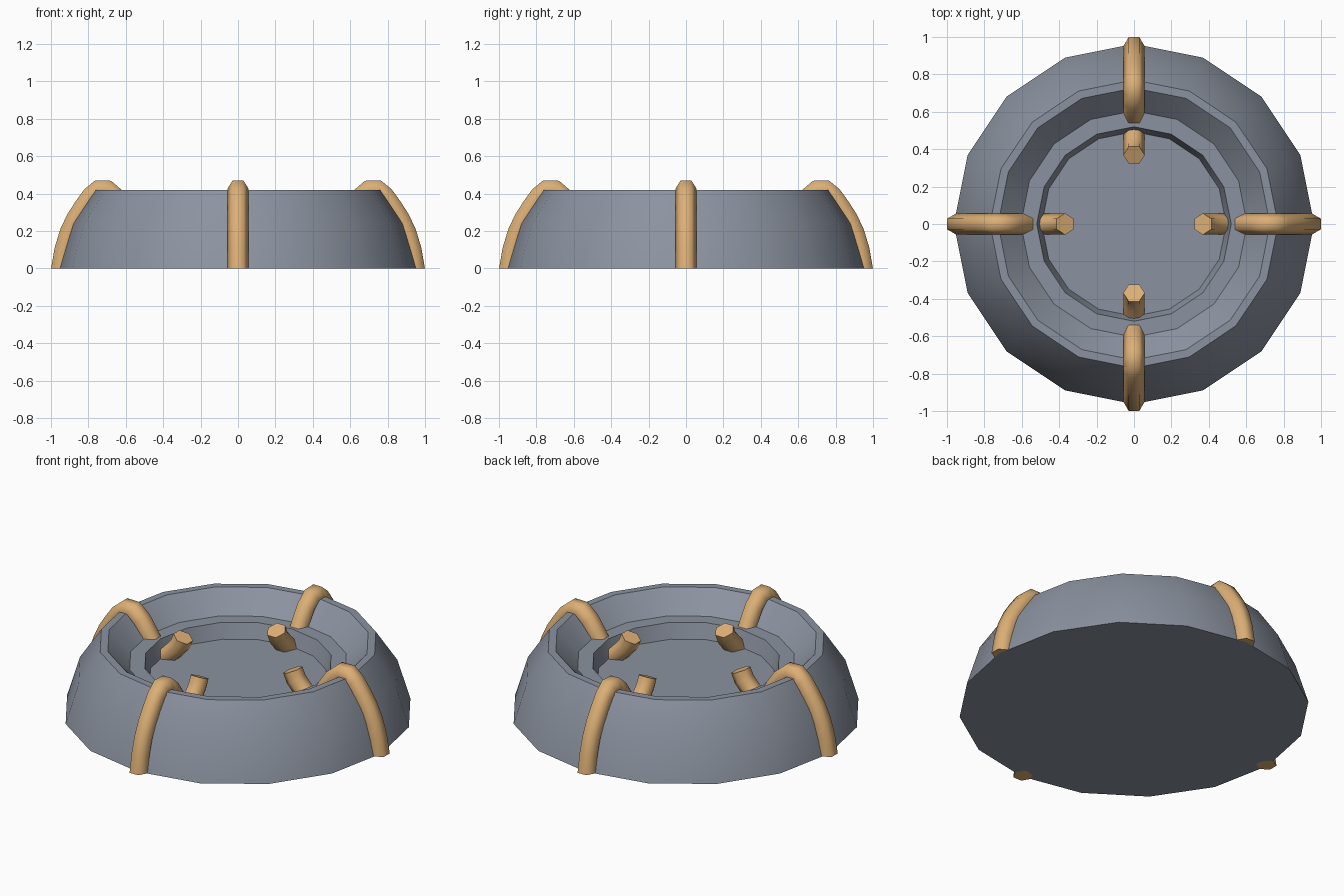
import bpy, bmesh
from math import pi, cos, sin
from mathutils import Vector

if "Cube" in bpy.data.objects:
    bpy.data.objects.remove(bpy.data.objects["Cube"])


def finish(name, bm, angle, color):
    bmesh.ops.recalc_face_normals(bm, faces=bm.faces)
    mesh = bpy.data.meshes.new(name)
    bm.to_mesh(mesh)
    bm.free()
    ob = bpy.data.objects.new(name, mesh)
    bpy.context.collection.objects.link(ob)
    bpy.ops.object.select_all(action='DESELECT')
    ob.select_set(True)
    bpy.context.view_layer.objects.active = ob
    bpy.ops.object.shade_smooth_by_angle(angle=angle)
    mesh.materials.append(color)


def material(name, rgb):
    m = bpy.data.materials.new(name)
    m.diffuse_color = (*rgb, 1)
    m.use_nodes = True
    m.node_tree.nodes["Principled BSDF"].inputs["Base Color"].default_value = m.diffuse_color
    return m


def skin(bm, rings):
    """Bridge a list of vertex rings and cap both ends."""
    n = len(rings[0])
    for a, b in zip(rings, rings[1:]):
        for i in range(n):
            j = (i + 1) % n
            bm.faces.new((a[i], a[j], b[j], b[i]))
    bm.faces.new(rings[0])
    bm.faces.new(rings[-1])


slate = material("slate", (0.26, 0.29, 0.35))
tan = material("tan", (0.72, 0.43, 0.18))

# stepped basin: 16-sided turned profile (radius, height)
profile = [(0.963, 0), (0.89, 0.24), (0.77, 0.42), (0.727, 0.42),
           (0.605, 0.30), (0.52, 0.30), (0.493, 0.21)]
bm = bmesh.new()
skin(bm, [[bm.verts.new((r * cos(i * pi / 8), r * sin(i * pi / 8), z))
           for i in range(16)] for r, z in profile])
finish("basin", bm, 0.5, slate)

# hooked claws: over the rim, through the ledge, up out of the floor
path = [(0.95, 0), (0.932, 0.10), (0.905, 0.19), (0.87, 0.265),
        (0.828, 0.33), (0.785, 0.39), (0.745, 0.425), (0.70, 0.424),
        (0.65, 0.38), (0.605, 0.315), (0.567, 0.25), (0.535, 0.21),
        (0.505, 0.198), (0.473, 0.212), (0.43, 0.255), (0.39, 0.30),
        (0.368, 0.35)]
pts = [Vector((r, 0, z)) for r, z in path]
R = 0.057
for k, label in enumerate(("right", "back", "left", "front")):
    a = k * pi / 2
    bm = bmesh.new()
    rings = []
    for i, p in enumerate(pts):
        t = (pts[min(i + 1, len(pts) - 1)] - pts[max(i - 1, 0)]).normalized()
        if i == 0:
            t = Vector((0, 0, 1))
        side = Vector((0, 1, 0))
        up = t.cross(side)
        ring = []
        for j in range(6):
            q = p + R * (cos(j * pi / 3) * side + sin(j * pi / 3) * up)
            ring.append(bm.verts.new((q.x * cos(a) - q.y * sin(a),
                                      q.x * sin(a) + q.y * cos(a), q.z)))
        rings.append(ring)
    skin(bm, rings)
    finish(label + "_claw", bm, 1.1, tan)
